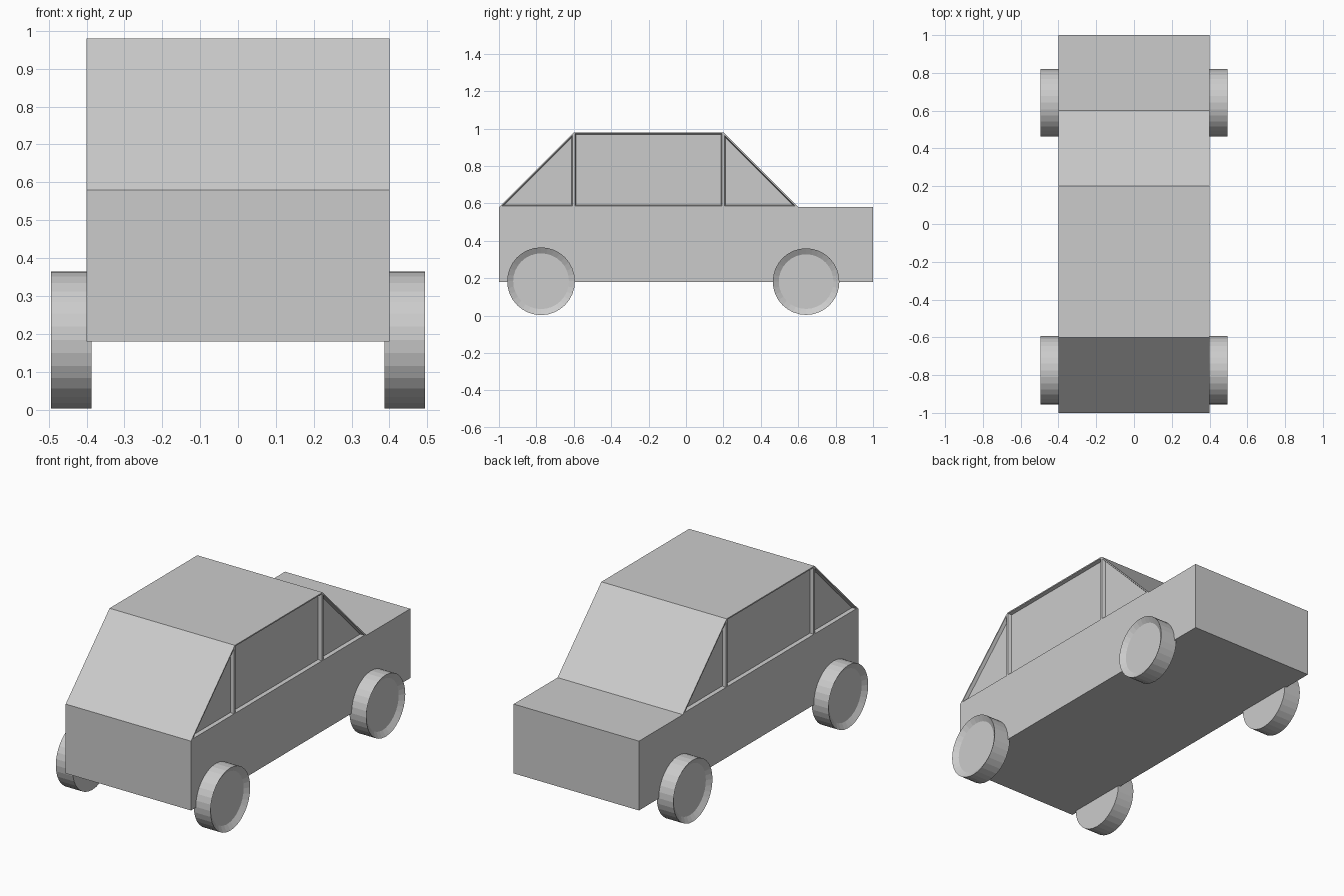
import bpy, bmesh, math
from mathutils import Matrix, Vector

if "Cube" in bpy.data.objects:
    bpy.data.objects.remove(bpy.data.objects["Cube"])


def finish(bm, name):
    mesh = bpy.data.meshes.new(name)
    bm.to_mesh(mesh)
    bm.free()
    obj = bpy.data.objects.new(name, mesh)
    bpy.context.collection.objects.link(obj)
    return obj


# Car body: side profile (y, z) spanned across the width
HALF = 0.40
profile = [(-1, .18), (1, .18), (1, .58), (.6, .58), (.2, .98),
           (-.6, .98), (-1, .58), (-.6, .58), (.2, .58)]
bm = bmesh.new()
left, right = [[bm.verts.new((x, y, z)) for y, z in profile] for x in (-HALF, HALF)]
for i in range(7):
    j = (i + 1) % 7
    bm.faces.new((left[i], left[j], right[j], right[i]))
windows = []
for side in (left, right):
    bm.faces.new([side[i] for i in (0, 1, 2, 3, 8, 7, 6)])
    for panel in ((6, 7, 5), (7, 8, 4, 5), (8, 3, 4)):
        windows.append(bm.faces.new([side[i] for i in panel]))
bmesh.ops.recalc_face_normals(bm, faces=bm.faces)

# Recessed side windows with thin frames
bmesh.ops.inset_individual(bm, faces=windows, thickness=0.007, use_even_offset=True)
bmesh.ops.inset_individual(bm, faces=windows, thickness=0.005, depth=-0.02,
                           use_even_offset=True)
finish(bm, "car_body")


# Wheels: cylinder with a recessed hub on the outer face
def wheel(name, side, y, z, radius=0.18, inner=0.387, outer=0.494):
    bm = bmesh.new()
    place = (Matrix.Translation((side * (inner + outer) / 2, y, z))
             @ Matrix.Rotation(side * math.pi / 2, 4, 'Y'))
    bmesh.ops.create_cone(bm, cap_ends=True, segments=32, radius1=radius,
                          radius2=radius, depth=outer - inner, matrix=place)
    bm.normal_update()
    hub = [f for f in bm.faces if f.normal.dot(Vector((side, 0, 0))) > 0.9]
    bmesh.ops.inset_region(bm, faces=hub, thickness=0.032)
    bmesh.ops.translate(bm, verts=hub[0].verts, vec=(-side * 0.02, 0, 0))
    finish(bm, name)


for side, label in ((-1, "left"), (1, "right")):
    wheel("front_wheel_" + label, side, -0.775, 0.184, radius=0.181)
    wheel("rear_wheel_" + label, side, 0.642, 0.182, radius=0.178)
